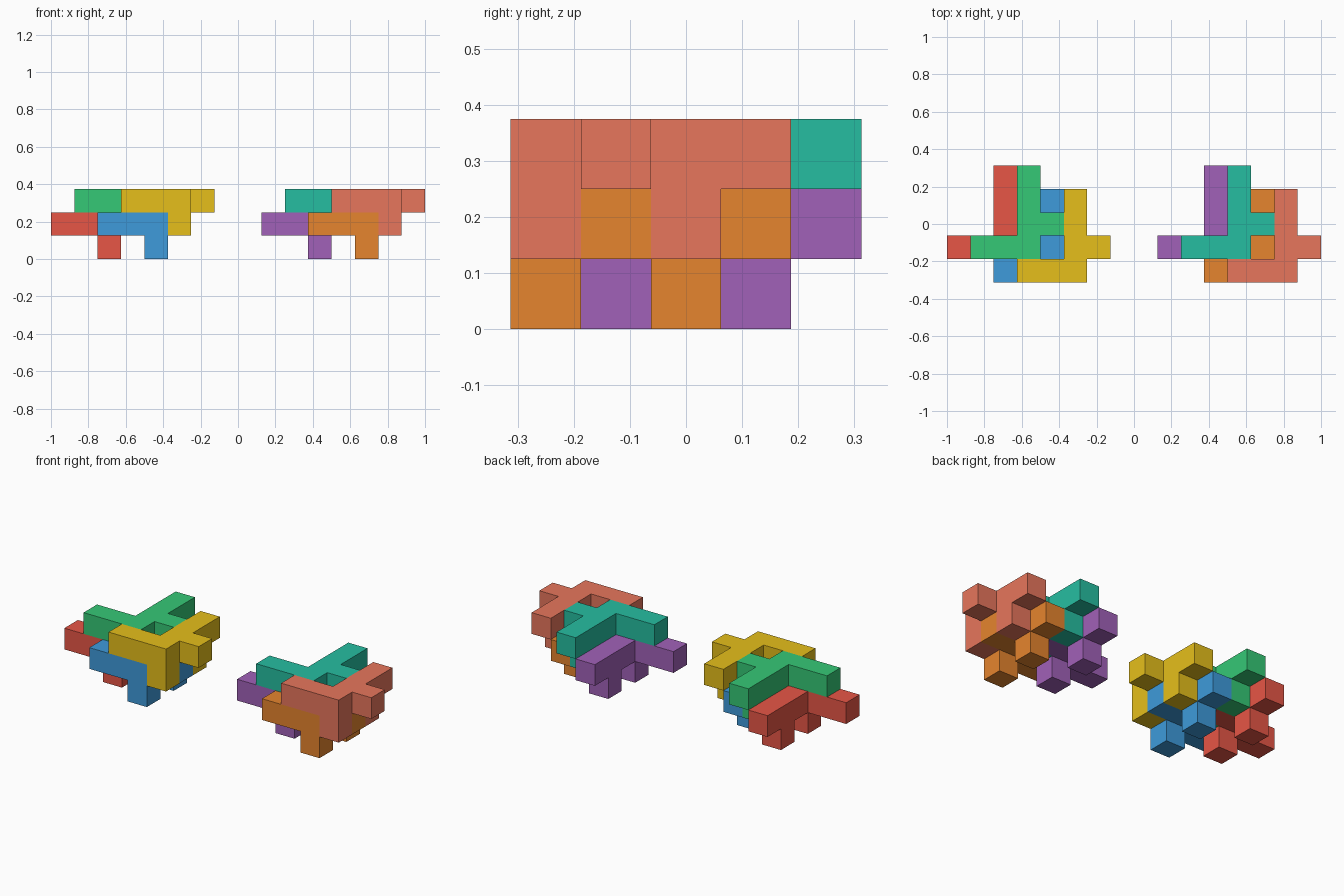
import bpy, bmesh
from mathutils import Vector

if "Cube" in bpy.data.objects:
    bpy.data.objects.remove(bpy.data.objects["Cube"])

U = 0.125  # edge of one cube cell

# Cells of the repeated puzzle piece: hooked upper layer plus two pegs below
PIECE = {(0, 0, 1), (1, 0, 1), (2, 0, 1), (2, 1, 1), (2, 2, 1), (2, 3, 1),
         (3, 1, 1), (2, 0, 0), (2, 2, 0)}


def linear(c):
    c /= 255
    return c / 12.92 if c <= 0.04045 else ((c + 0.055) / 1.055) ** 2.4


def make_piece(name, rgb, offset, origin_x):
    """Outer skin of the piece, with coplanar cell faces merged."""
    bm = bmesh.new()
    for cell in PIECE:
        for axis in range(3):
            for side in (-1, 1):
                n = [0, 0, 0]
                n[axis] = side
                if tuple(c + d for c, d in zip(cell, n)) in PIECE:
                    continue
                b, c = (axis + 1) % 3, (axis + 2) % 3
                verts = []
                for p, q in ((0, 0), (1, 0), (1, 1), (0, 1))[::side]:
                    v = Vector(cell)
                    v[axis] += (side + 1) / 2
                    v[b] += p
                    v[c] += q
                    verts.append(bm.verts.new((v + Vector(offset)) * U
                                              + Vector((origin_x, -0.3125, 0))))
                bm.faces.new(verts)
    bmesh.ops.remove_doubles(bm, verts=bm.verts, dist=1e-4)
    bmesh.ops.dissolve_limit(bm, angle_limit=0.02, verts=bm.verts, edges=bm.edges)
    mesh = bpy.data.meshes.new(name)
    bm.to_mesh(mesh)
    bm.free()
    mat = bpy.data.materials.new(name)
    mat.diffuse_color = (*[linear(c) for c in rgb], 1)
    mat.use_nodes = True
    mat.node_tree.nodes["Principled BSDF"].inputs["Base Color"].default_value = mat.diffuse_color
    mesh.materials.append(mat)
    bpy.context.collection.objects.link(bpy.data.objects.new(name, mesh))


# Four interlocking placements: lower back, lower front, upper back, upper front
PLACES = [(0, 1, 0), (2, 0, 0), (1, 1, 1), (3, 0, 1)]
CLUSTERS = [
    (-1.0, [("red_piece", (231, 86, 70)), ("blue_piece", (62, 155, 219)),
            ("green_piece", (53, 200, 118)), ("yellow_piece", (230, 191, 27))]),
    (0.125, [("purple_piece", (161, 97, 184)), ("orange_piece", (230, 133, 46)),
             ("teal_piece", (38, 190, 161)), ("coral_piece", (231, 118, 92))]),
]
for x0, pieces in CLUSTERS:
    for (name, rgb), place in zip(pieces, PLACES):
        make_piece(name, rgb, place, x0)
